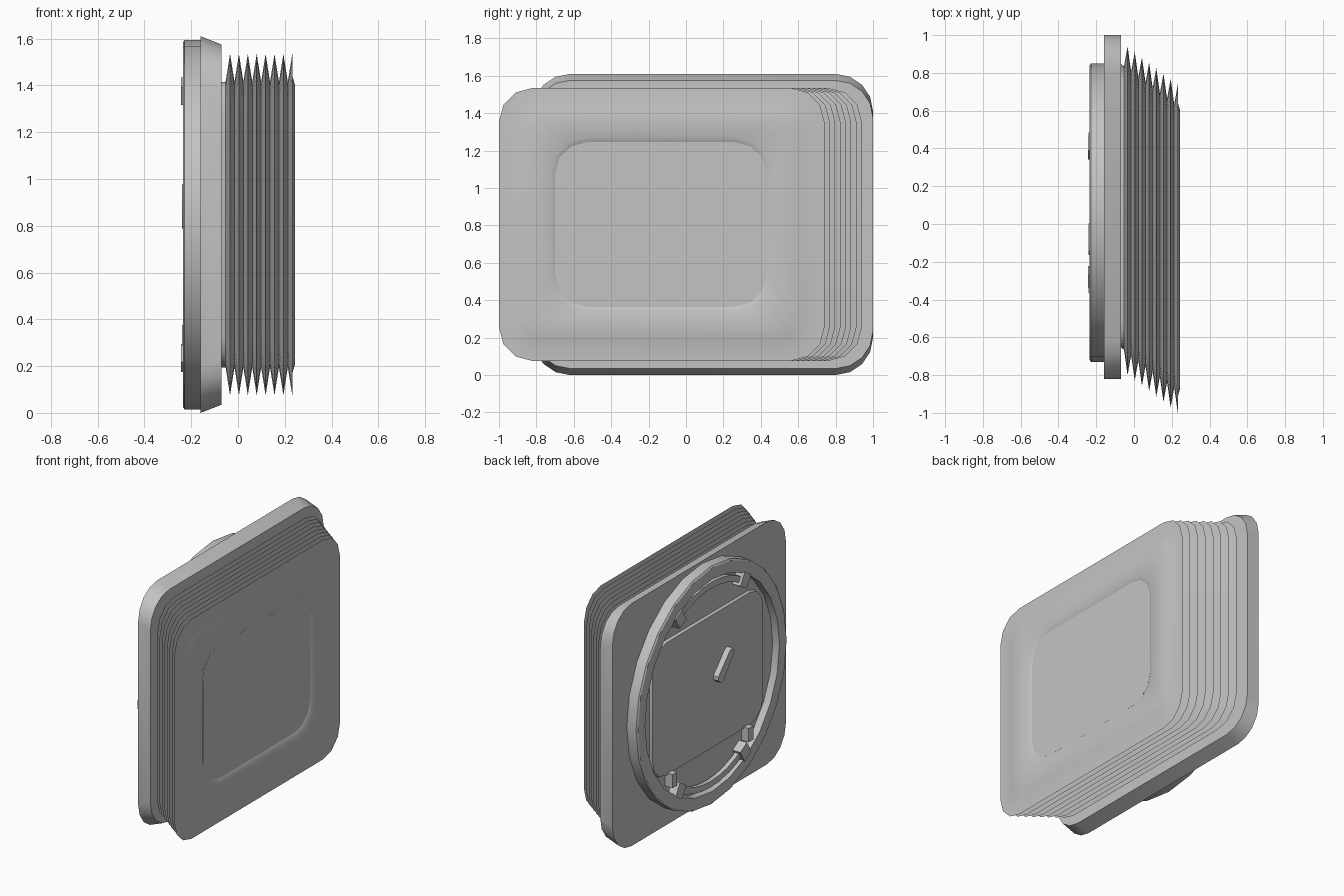
import bpy, bmesh, math

if "Cube" in bpy.data.objects:
    bpy.data.objects.remove(bpy.data.objects["Cube"])

ZC = 0.805   # height of the centre line
YC = 0.06    # centre of the round hatch

grey = bpy.data.materials.new("warm_grey")
grey.diffuse_color = (0.55, 0.55, 0.55, 1)
grey.use_nodes = True
grey.node_tree.nodes["Principled BSDF"].inputs["Base Color"].default_value = grey.diffuse_color


def finish(name, bm, angle=35):
    bmesh.ops.recalc_face_normals(bm, faces=bm.faces)
    mesh = bpy.data.meshes.new(name)
    bm.to_mesh(mesh)
    bm.free()
    mesh.materials.append(grey)
    ob = bpy.data.objects.new(name, mesh)
    bpy.context.collection.objects.link(ob)
    bpy.ops.object.select_all(action='DESELECT')
    bpy.context.view_layer.objects.active = ob
    ob.select_set(True)
    bpy.ops.object.shade_smooth_by_angle(angle=math.radians(angle))
    return ob


def rounded(x, cy, hy, hz, r, seg=3, cz=ZC):
    """Rounded rectangle in the y-z plane."""
    pts = []
    for k, (sy, sz) in enumerate([(1, 1), (-1, 1), (-1, -1), (1, -1)]):
        for i in range(seg + 1):
            a = math.radians(90 * k + 90 * i / seg)
            pts.append((x, cy + sy * (hy - r) + r * math.cos(a),
                        cz + sz * (hz - r) + r * math.sin(a)))
    return pts


def circle(x, r, n=24):
    return [(x, YC + r * math.cos(2 * math.pi * i / n),
             ZC + r * math.sin(2 * math.pi * i / n)) for i in range(n)]


def loft(name, loops, closed=False, caps=True):
    """Skin a row of loops having equal point counts."""
    bm = bmesh.new()
    rows = [[bm.verts.new(p) for p in lp] for lp in loops]
    n = len(rows[0])
    pairs = list(zip(rows, rows[1:]))
    if closed:
        pairs.append((rows[-1], rows[0]))
    for a, b in pairs:
        for i in range(n):
            j = (i + 1) % n
            bm.faces.new((a[i], a[j], b[j], b[i]))
    if caps and not closed:
        bm.faces.new(rows[0])
        bm.faces.new(rows[-1])
    return finish(name, bm)


def prism(name, outline, x0, x1):
    """Extrude a y-z outline along x."""
    return loft(name, [[(x0, y, z) for y, z in outline],
                       [(x1, y, z) for y, z in outline]])


def block(name, y, z, hy, hz, x0, x1, turn):
    c, s = math.cos(turn), math.sin(turn)
    corners = [(-hy, -hz), (hy, -hz), (hy, hz), (-hy, hz)]
    return prism(name, [(y + u * c - v * s, z + u * s + v * c) for u, v in corners], x0, x1)


# Main frame, tapering in height towards the bellows
loft("main_frame", [rounded(-0.16, 0.09, 0.91, 0.805, 0.2, 4),
                    rounded(-0.07, 0.09, 0.91, 0.77, 0.2, 4)])

# Sheared bellows ending in a stepped, recessed end plate
def centre(x):
    return 0.07 - 0.2 * (x + 0.034) / 0.266

loops = [rounded(-0.07, centre(-0.07), 0.75, 0.61, 0.14)]
for k in range(8):
    x = -0.034 + 0.038 * k
    loops.append(rounded(x - 0.019, centre(x - 0.019), 0.75, 0.61, 0.14))
    loops.append(rounded(x, centre(x), 0.87, 0.73, 0.18))
for x, hy, hz, r in [(0.234, 0.77, 0.63, 0.11), (0.243, 0.74, 0.60, 0.09),
                     (0.243, 0.59, 0.465, 0.19), (0.231, 0.565, 0.44, 0.17)]:
    loops.append(rounded(x, -0.135, hy, hz, r))
loft("bellows", loops, caps=False)
prism("end_plate_recess", [(p[1], p[2]) for p in rounded(0, -0.135, 0.565, 0.44, 0.17)],
      0.2305, 0.2312)

# Round collar, floor disc and raised door panel
loft("round_collar", [circle(-0.155, 0.79), circle(-0.228, 0.79), circle(-0.235, 0.78),
                      circle(-0.235, 0.705), circle(-0.155, 0.705)], closed=True)
loft("hatch_floor", [circle(-0.155, 0.72), circle(-0.186, 0.72)])
loft("door_panel", [rounded(-0.18, YC, 0.59, 0.45, 0.15),
                    rounded(-0.203, YC, 0.58, 0.44, 0.14)])

# Tapered lever on the door
block_turn = math.atan2(0.135, 0.16)
c, s = math.cos(block_turn), math.sin(block_turn)
shape = [(-0.02, -0.11), (0.02, -0.11), (0.035, -0.09), (0.03, 0.09), (0.015, 0.11),
         (-0.015, 0.11), (-0.03, 0.09), (-0.035, -0.09)]
shape = [(u * (1 if v < 0 else 0.9), v) for u, v in shape]
prism("door_lever", [(-0.083 + u * c - v * s, 0.885 + u * s + v * c) for u, v in shape],
      -0.2, -0.24)

# Curved rails with end brackets, above and below; pegs below
R = 0.66
half = math.atan2(0.34, 0.57)
for sz, tag in ((1, "upper"), (-1, "lower")):
    outline = []
    for r, order in ((R + 0.02, range(9)), (R - 0.02, range(8, -1, -1))):
        for i in order:
            a = half * (i / 4 - 1)
            outline.append((YC + r * math.sin(a), ZC + sz * r * math.cos(a)))
    prism(tag + "_rail", outline, -0.195, -0.225)
    for sy in (-1, 1):
        block(tag + "_rail_bracket", YC + sy * 0.34, ZC + sz * 0.57, 0.04, 0.045,
              -0.18, -0.244, -sy * sz * half)
        if sz < 0:
            block("lower_peg", YC + sy * 0.4, 0.33, 0.025, 0.045, -0.18, -0.24, 0)
